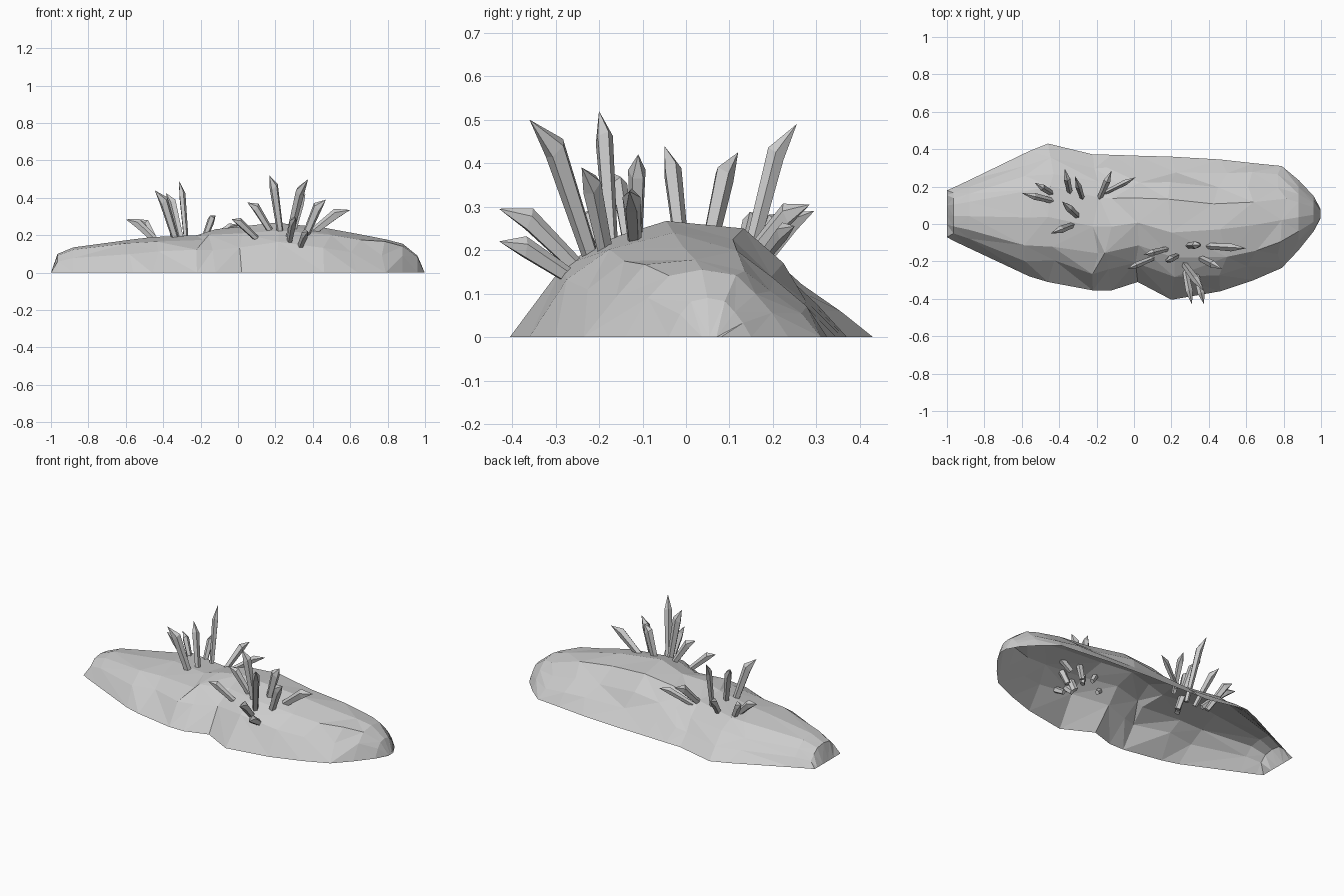
import bpy, bmesh, math, random
from mathutils import Vector

random.seed(4)


def finish(bm, name):
    me = bpy.data.meshes.new(name)
    bm.to_mesh(me)
    bm.free()
    ob = bpy.data.objects.new(name, me)
    bpy.context.collection.objects.link(ob)
    return ob


# Rock mound: stations along x (x, front y, back y, crest height), open underneath
stations = [
    (-1.00, -0.07, 0.18, 0.0), (-0.965, -0.09, 0.195, 0.10), (-0.88, -0.13, 0.235, 0.135),
    (-0.56, -0.28, 0.39, 0.178), (-0.46, -0.31, 0.43, 0.19), (-0.22, -0.355, 0.372, 0.20),
    (-0.12, -0.355, 0.37, 0.232), (0.02, -0.31, 0.365, 0.247), (0.20, -0.405, 0.36, 0.267),
    (0.46, -0.36, 0.345, 0.24), (0.64, -0.30, 0.325, 0.207), (0.79, -0.235, 0.31, 0.178),
    (0.88, -0.14, 0.235, 0.155), (0.96, -0.04, 0.15, 0.09), (0.998, 0.03, 0.08, 0.0)]
# Cross-section as fractions of width and height
section = [(0, 0), (0.14, 0.58), (0.27, 0.91), (0.47, 1.0), (0.68, 0.92), (0.80, 0.64), (0.90, 0.36), (1, 0)]

bm = bmesh.new()
rows = []
for i, (x, y0, y1, h) in enumerate(stations):
    row = []
    inner = 2 < i < len(stations) - 3
    for j, (t, f) in enumerate(section):
        dx = dt = df = 0
        if inner and 0 < f < 1:
            dx = random.uniform(-0.04, 0.04)
            dt = random.uniform(-0.025, 0.025)
            df = random.uniform(-0.07, 0.04)
        row.append(bm.verts.new((x + dx, y0 + (y1 - y0) * (t + dt), h * (f + df))))
    rows.append(row)
for a, b in zip(rows, rows[1:]):
    for j in range(len(section) - 1):
        q = (a[j], b[j], b[j + 1], a[j + 1])
        if random.random() < 0.5:
            tris = ((q[0], q[1], q[2]), (q[0], q[2], q[3]))
        else:
            tris = ((q[0], q[1], q[3]), (q[1], q[2], q[3]))
        for tri in tris:
            n = (tri[1].co - tri[0].co).cross(tri[2].co - tri[0].co)
            if n.length > 1e-7:
                bm.faces.new(tri)
finish(bm, "rock_mound")


# Crystal shard: five-sided shaft rooted inside the rock, its point bent outward
def shard(bm, base, tip, w):
    base, tip = Vector(base), Vector(tip)
    d = tip - base
    top = base + Vector((d.x * 0.54, d.y * 0.54, d.z * 0.76))
    axis = (top - base).normalized()
    out = Vector((d.x, d.y, 0)).normalized()
    u = (out - axis * out.dot(axis)).normalized()
    v = axis.cross(u)

    def ring(c, r, slant):
        vs = []
        for k in range(5):
            a = 2 * math.pi * (k + 0.5) / 5
            p = c + u * math.cos(a) * r + v * math.sin(a) * r * 0.8
            vs.append(bm.verts.new(p - axis * math.cos(a) * slant))
        return vs

    lo = ring(base - axis * 0.09, w * 0.75, 0)
    hi = ring(top, w * 1.1, w * 0.5)
    apex = bm.verts.new(tip)
    for k in range(5):
        m = (k + 1) % 5
        bm.faces.new((lo[k], lo[m], hi[m], hi[k]))
        bm.faces.new((hi[k], hi[m], apex))
    bm.faces.new(lo[::-1])


left = [
    ((-0.28, 0.15, 0.20), (-0.315, 0.255, 0.49), 0.020),
    ((-0.34, -0.01, 0.20), (-0.445, -0.05, 0.44), 0.024),
    ((-0.31, 0.05, 0.20), (-0.385, 0.12, 0.425), 0.024),
    ((-0.345, 0.18, 0.18), (-0.37, 0.295, 0.29), 0.021),
    ((-0.46, 0.13, 0.19), (-0.60, 0.165, 0.285), 0.022),
    ((-0.45, 0.17, 0.18), (-0.53, 0.22, 0.285), 0.021),
    ((-0.17, 0.17, 0.21), (-0.12, 0.285, 0.305), 0.022),
    ((-0.11, 0.19, 0.20), (0.01, 0.25, 0.255), 0.018)]
right = [
    ((0.06, -0.20, 0.22), (-0.035, -0.24, 0.285), 0.020),
    ((0.15, -0.14, 0.26), (0.05, -0.165, 0.375), 0.021),
    ((0.22, -0.175, 0.26), (0.168, -0.20, 0.52), 0.023),
    ((0.28, -0.23, 0.22), (0.375, -0.36, 0.50), 0.026),
    ((0.37, -0.19, 0.22), (0.47, -0.24, 0.39), 0.025),
    ((0.43, -0.12, 0.24), (0.60, -0.13, 0.335), 0.025),
    ((0.30, -0.115, 0.25), (0.36, -0.11, 0.42), 0.024),
    ((0.28, -0.28, 0.19), (0.31, -0.43, 0.295), 0.023),
    ((0.34, -0.30, 0.16), (0.375, -0.43, 0.22), 0.022)]

for name, shards in (("left_crystal_cluster", left), ("right_crystal_cluster", right)):
    bm = bmesh.new()
    for s in shards:
        shard(bm, *s)
    bmesh.ops.recalc_face_normals(bm, faces=bm.faces[:])
    finish(bm, name)
